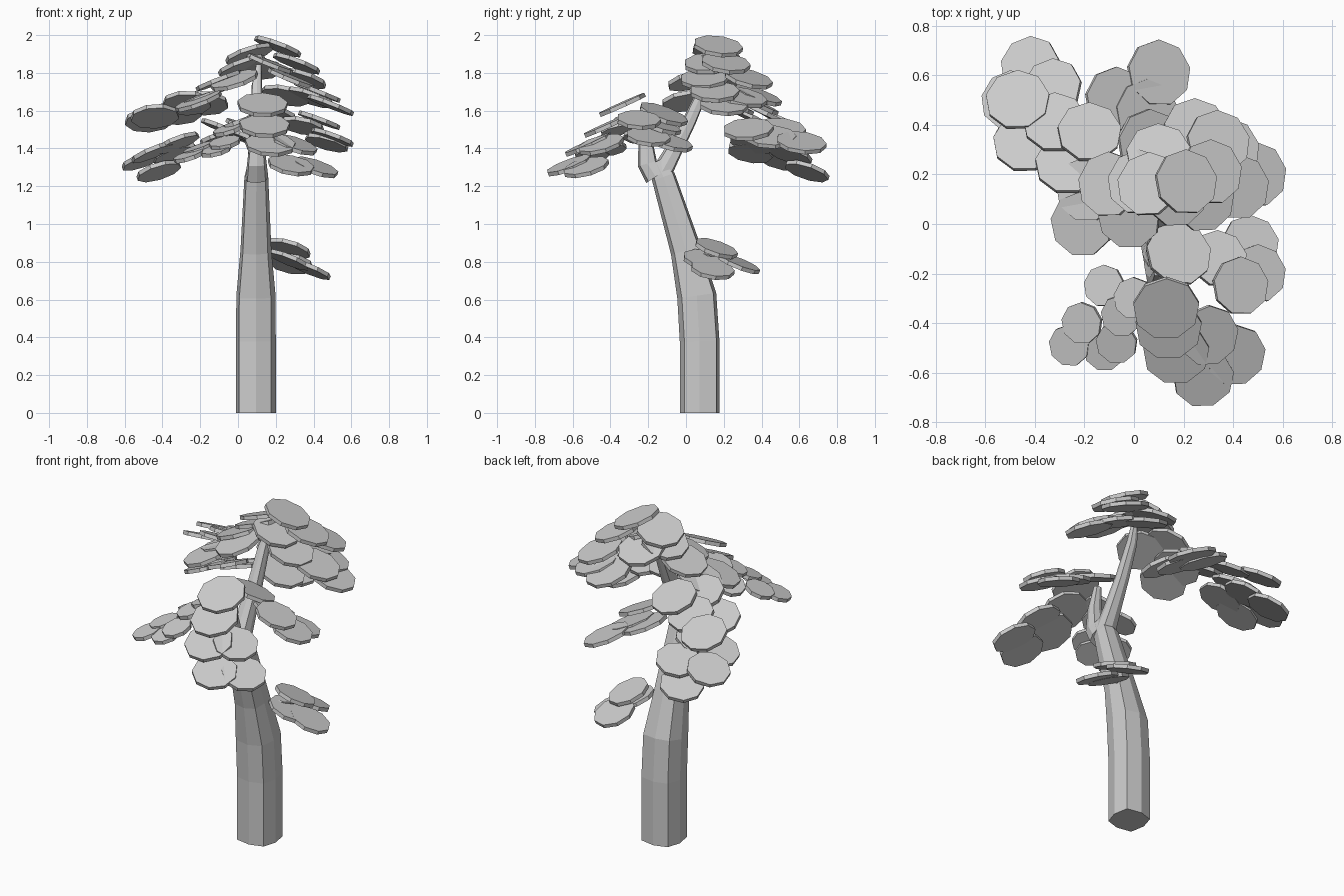
import bpy, bmesh, math
from mathutils import Vector, Matrix

if "Cube" in bpy.data.objects:
    bpy.data.objects.remove(bpy.data.objects["Cube"])


def finish(bm, name):
    bmesh.ops.recalc_face_normals(bm, faces=bm.faces)
    mesh = bpy.data.meshes.new(name)
    bm.to_mesh(mesh)
    bm.free()
    obj = bpy.data.objects.new(name, mesh)
    bpy.context.collection.objects.link(obj)
    return obj


def limb(name, path, profile=(1, 1.2, 1, 1.08, 1, 1.2, 1, 1.08)):
    """Loft a tapering tube through (x, y, z, radius) points."""
    bm = bmesh.new()
    sides = len(profile)
    pts = [Vector(p[:3]) for p in path]
    rings = []
    for i, p in enumerate(pts):
        t = pts[min(i + 1, len(pts) - 1)] - pts[max(i - 1, 0)]
        rot = Vector((0, 0, 1)).rotation_difference(t)
        ring = []
        for k, f in enumerate(profile):
            a = math.tau * k / sides
            off = Vector((math.cos(a), math.sin(a), 0)) * path[i][3] * f
            ring.append(bm.verts.new(p + rot @ off))
        rings.append(ring)
    for a, b in zip(rings, rings[1:]):
        for k in range(sides):
            n = (k + 1) % sides
            bm.faces.new((a[k], a[n], b[n], b[k]))
    bm.faces.new(rings[0])
    bm.faces.new(rings[-1])
    return finish(bm, name)


def leaf_pads(name, apex, radius, slope, centres):
    """Thin nine-sided pads drooping away from the apex of the spray."""
    bm = bmesh.new()
    for i, c in enumerate(centres):
        c = Vector(c)
        out = Vector((c.x - apex[0], c.y - apex[1], 0)).normalized() * slope
        rot = Vector((0, 0, 1)).rotation_difference(Vector((out.x, out.y, 1)))
        m = (Matrix.Translation(c) @ rot.to_matrix().to_4x4()
             @ Matrix.Rotation(i * 0.7, 4, 'Z'))
        bmesh.ops.create_cone(bm, cap_ends=True, segments=9, radius1=radius,
                              radius2=radius, depth=0.022, matrix=m)
    return finish(bm, name)


# Leaning trunk and its two main branches
limb("trunk", [(.095, .072, 0, .105), (.095, .072, .38, .105), (.095, .057, .62, .104),
               (.095, .0, .86, .082), (.097, -.12, 1.25, .063), (.1, -.16, 1.33, .045)])
limb("front_branch", [(.1, -.16, 1.25, .06), (.1, -.205, 1.32, .052),
                      (.1, -.215, 1.45, .036), (.1, -.19, 1.58, .02)])
limb("back_branch", [(.1, -.13, 1.27, .055), (.1, -.07, 1.38, .046), (.1, .02, 1.55, .036),
                     (.1, .1, 1.73, .028), (.11, .14, 1.84, .015)])
limb("low_twig", [(.1, 0, .86, .012), (.28, .15, .83, .005)], (1,) * 5)

# Crown
leaf_pads("crown_leaves", (.1, .13), .132, .4, [
    (.21, .17, 1.94), (.06, .16, 1.9), (.31, .21, 1.85), (.02, .17, 1.84),
    (-.1, .16, 1.76), (-.19, .14, 1.67), (.49, .2, 1.63), (.42, .15, 1.7),
    (.34, .33, 1.77), (.25, .38, 1.68), (.1, .28, 1.82), (-.02, .03, 1.76),
    (.28, .1, 1.77), (-.21, .0, 1.65), (.38, .3, 1.67), (.17, .12, 1.85)])

# Back left: upper spray faces backwards, lower one faces outwards
leaf_pads("upper_left_leaves", (-.3, -.6), .13, .48, [
    (-.18, .37, 1.64), (-.32, .41, 1.59), (-.47, .5, 1.55), (-.27, .24, 1.64),
    (-.44, .33, 1.57)])
leaf_pads("lower_left_leaves", (.1, .1), .122, .45, [
    (-.5, .5, 1.34), (-.42, .64, 1.28), (-.33, .55, 1.37), (-.45, .34, 1.38),
    (-.32, .35, 1.43)])
leaf_pads("back_leaves", (-.5, .42), .135, .42, [
    (.1, .61, 1.43), (.05, .45, 1.46), (.06, .33, 1.5), (-.07, .5, 1.5)])

# Front sprays
leaf_pads("front_leaves", (.12, -.2), .135, .45, [
    (.13, -.34, 1.63), (.17, -.52, 1.42), (.14, -.42, 1.52), (.18, -.12, 1.58)])
leaf_pads("front_low_leaves", (.12, -.3), .125, .42, [
    (.28, -.62, 1.31), (.3, -.45, 1.42), (.41, -.53, 1.3)])
leaf_pads("front_right_leaves", (.25, -.28), .118, .38, [
    (.43, -.25, 1.55), (.5, -.2, 1.46), (.47, -.08, 1.43), (.34, -.14, 1.52)])
leaf_pads("front_left_leaves", (.05, -.3), .085, .38, [
    (-.05, -.37, 1.5), (-.12, -.25, 1.46), (-.07, -.48, 1.43), (-.12, -.51, 1.39),
    (-.26, -.49, 1.36), (-.21, -.4, 1.4), (.0, -.3, 1.54)])

# Low spray on the trunk
leaf_pads("low_leaves", (.18, .06), .118, .44, [
    (.27, .16, .87), (.27, .1, .81), (.38, .14, .76), (.28, .28, .79)])
